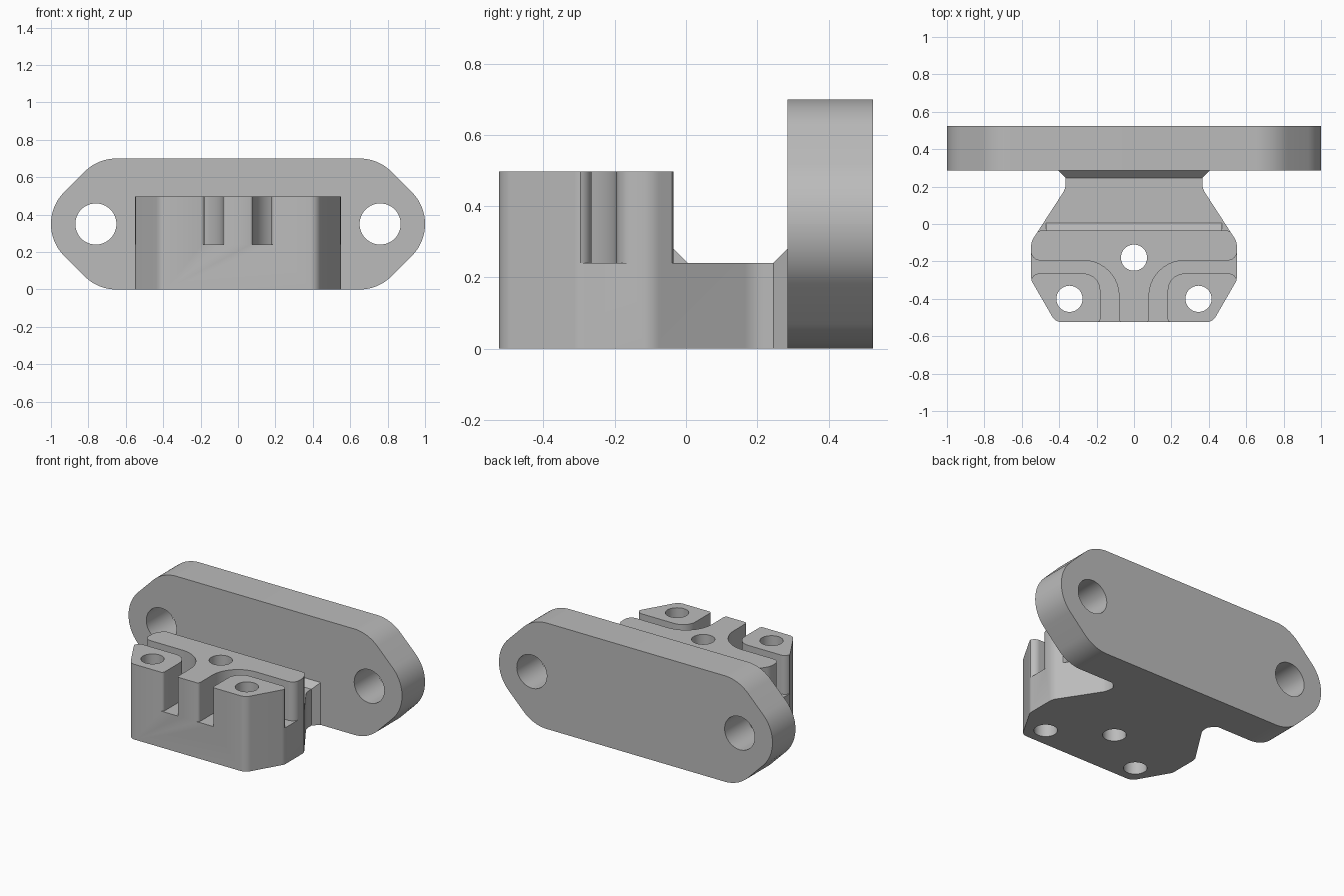
import bpy, bmesh, math
from mathutils import Vector, Matrix

cube = bpy.data.objects.get("Cube")
if cube:
    bpy.data.objects.remove(cube, do_unlink=True)

grey = bpy.data.materials.new("plain grey")
grey.use_nodes = True
COLOUR = (0.5, 0.5, 0.5, 1)
grey.diffuse_color = COLOUR
grey.node_tree.nodes["Principled BSDF"].inputs["Base Color"].default_value = COLOUR


def mirrored(half):
    """Close a right-hand half outline with its mirror image."""
    return half + [(-x, y, r) for x, y, r in reversed(half)]


def rounded(corners, steps=10):
    """Turn (x, y, radius) corners into an outline with arcs."""
    out = []
    n = len(corners)
    for i, (x, y, r) in enumerate(corners):
        p = Vector((x, y))
        if r == 0:
            out.append(p)
            continue
        a = (Vector(corners[i - 1][:2]) - p).normalized()
        b = (Vector(corners[(i + 1) % n][:2]) - p).normalized()
        half = a.angle(b) / 2
        centre = p + (a + b).normalized() * (r / math.sin(half))
        start = p + a * (r / math.tan(half)) - centre
        end = p + b * (r / math.tan(half)) - centre
        sweep = start.angle(end)
        for k in range(steps + 1):
            t = k / steps
            out.append(centre + (start * math.sin((1 - t) * sweep)
                                 + end * math.sin(t * sweep)) / math.sin(sweep))
    return out


def finish(name, bm):
    bmesh.ops.recalc_face_normals(bm, faces=bm.faces)
    mesh = bpy.data.meshes.new(name)
    bm.to_mesh(mesh)
    bm.free()
    mesh.materials.append(grey)
    obj = bpy.data.objects.new(name, mesh)
    bpy.context.collection.objects.link(obj)
    return obj


def extrude(name, outline, low, high, upright=False):
    """Extrude an outline along z, or along y when upright."""
    bm = bmesh.new()
    place = (lambda p: (p.x, low, p.y)) if upright else (lambda p: (p.x, p.y, low))
    face = bm.faces.new([bm.verts.new(place(p)) for p in outline])
    moved = bmesh.ops.extrude_face_region(bm, geom=[face])["geom"]
    step = Vector((0, high - low, 0)) if upright else Vector((0, 0, high - low))
    bmesh.ops.translate(bm, vec=step,
                        verts=[v for v in moved if isinstance(v, bmesh.types.BMVert)])
    return finish(name, bm)


def drill(name, centre, radius, depth, upright=False):
    bm = bmesh.new()
    turn = Matrix.Rotation(math.pi / 2, 4, "X") if upright else Matrix()
    bmesh.ops.create_cone(bm, cap_ends=True, segments=48, radius1=radius,
                          radius2=radius, depth=depth,
                          matrix=Matrix.Translation(centre) @ turn)
    return finish(name, bm)


def activate(obj):
    bpy.ops.object.select_all(action="DESELECT")
    obj.select_set(True)
    bpy.context.view_layer.objects.active = obj


def cut(obj, cutters):
    for cutter in cutters:
        cutter.hide_render = True
        mod = obj.modifiers.new("cut", "BOOLEAN")
        mod.operation = "DIFFERENCE"
        mod.solver = "EXACT"
        mod.object = cutter
        activate(obj)
        bpy.ops.object.modifier_apply(modifier=mod.name)
        bpy.data.objects.remove(cutter, do_unlink=True)


def smooth(obj):
    activate(obj)
    bpy.ops.object.shade_smooth_by_angle(angle=math.radians(25))


# Mounting plate with two bolt holes
PLATE_FRONT, BACK = 0.285, 0.525
tip = 0.24 * math.tan(math.pi / 8)
plate = extrude("mounting_plate", rounded(mirrored([
    (0.75, 0, 0.24), (1, 0.35 - tip, 0.239), (1, 0.35 + tip, 0.239), (0.75, 0.70, 0.24)])),
    PLATE_FRONT, BACK, upright=True)
cut(plate, [drill("bolt_hole", (s * 0.76, 0.4, 0.35), 0.11, 1, True) for s in (-1, 1)])
smooth(plate)

# Block with a narrow neck that flares into the plate
FLOOR, TOP = 0.24, 0.497
block = extrude("clamp_block", rounded(mirrored([
    (0.42, -0.525, 0.06), (0.55, -0.30, 0.06), (0.55, -0.095, 0.08),
    (0.365, 0.19, 0.1), (0.365, 0.245, 0), (0.405, PLATE_FRONT, 0)])), 0, TOP)

# Space above the neck, behind the cross bar
cutters = [extrude("neck_space", rounded(mirrored([
    (0.551, -0.035, 0.06), (0.551, -0.12, 0), (0.7, -0.12, 0), (0.7, 0.5, 0)])),
    FLOOR, 0.8)]

# Curved channels running from the front to each side
channel = [(0.02, -0.6, 0), (0.02, -0.526, 0), (0.08, -0.526, 0.02),
           (0.08, -0.195, 0.19), (0.551, -0.195, 0.05), (0.551, -0.12, 0),
           (0.6, -0.12, 0), (0.6, -0.36, 0), (0.551, -0.36, 0),
           (0.551, -0.265, 0.045), (0.18, -0.265, 0.09),
           (0.18, -0.526, 0.02), (0.24, -0.526, 0), (0.24, -0.6, 0)]
for s in (-1, 1):
    cutters.append(extrude("channel", rounded([(s * x, y, r) for x, y, r in channel]),
                           FLOOR, 0.8))
    cutters.append(drill("screw_hole", (s * 0.345, -0.40, 0.3), 0.07, 2))
cutters.append(drill("centre_hole", (0, -0.18, 0.3), 0.07, 2))
cut(block, cutters)
smooth(block)


# Sloped braces at both ends of the neck
def brace(name, wall, toe, wall_half, toe_half):
    bm = bmesh.new()
    for s in (-1, 1):
        for co in ((s * wall_half, wall, FLOOR), (s * wall_half, wall, FLOOR + 0.04),
                   (s * toe_half, toe, FLOOR)):
            bm.verts.new(co)
    bmesh.ops.convex_hull(bm, input=bm.verts)
    bmesh.ops.dissolve_limit(bm, angle_limit=0.01, verts=bm.verts, edges=bm.edges)
    finish(name, bm)


brace("front_brace", -0.035, 0.005, 0.47, 0.47)
brace("rear_brace", PLATE_FRONT, 0.245, 0.405, 0.365)
